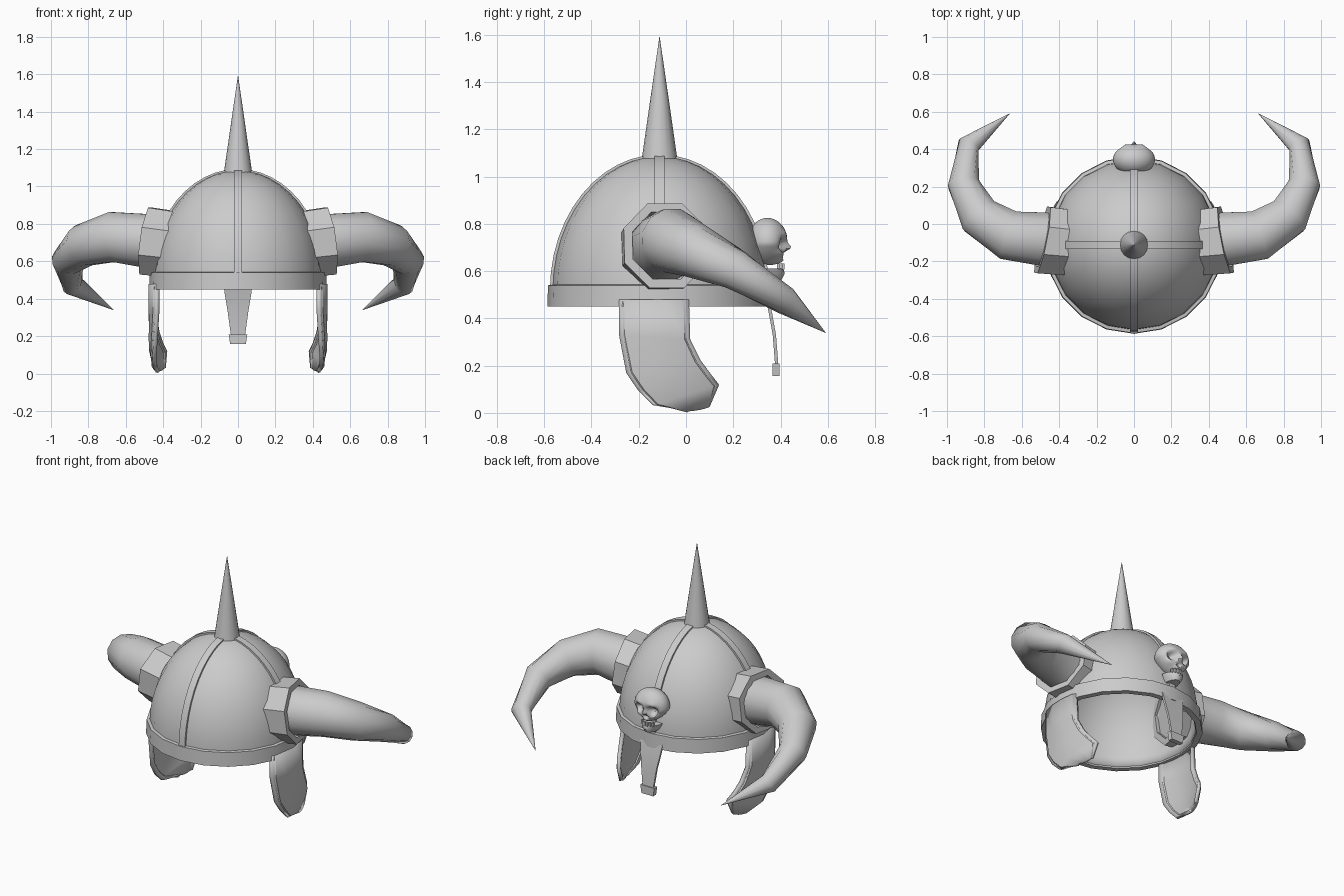
import bpy, bmesh
from math import sin, cos, pi, sqrt, exp, radians
from mathutils import Vector

cube = bpy.data.objects.get("Cube")
if cube:
    bpy.data.objects.remove(cube, do_unlink=True)

grey = bpy.data.materials.new("plain_grey")
grey.use_nodes = True
TINT = (0.6, 0.6, 0.6, 1)
grey.diffuse_color = TINT
grey.node_tree.nodes["Principled BSDF"].inputs["Base Color"].default_value = TINT

CY = -0.112            # helmet axis
RIM_Z, DOME_R, DOME_H = 0.52, 0.455, 0.565


def finish(name, bm, angle=35, thick=0, offset=-1):
    """Turn a bmesh into a shaded object, optionally with wall thickness."""
    bmesh.ops.remove_doubles(bm, verts=bm.verts, dist=1e-5)
    bmesh.ops.recalc_face_normals(bm, faces=bm.faces)
    me = bpy.data.meshes.new(name)
    bm.to_mesh(me)
    bm.free()
    me.shade_smooth()
    me.set_sharp_from_angle(angle=radians(angle))
    me.materials.append(grey)
    ob = bpy.data.objects.new(name, me)
    bpy.context.collection.objects.link(ob)
    if thick:
        mod = ob.modifiers.new("Wall", "SOLIDIFY")
        mod.thickness, mod.offset = thick, offset
    return ob


def loft(bm, rings, closed=True, caps=False, loop=False):
    """Bridge rows of points into quads."""
    rows = [[bm.verts.new(p) for p in r] for r in rings]
    n = len(rows[0])
    pairs = list(zip(rows, rows[1:])) + ([(rows[-1], rows[0])] if loop else [])
    for a, b in pairs:
        for i in range(n if closed else n - 1):
            j = (i + 1) % n
            bm.faces.new((a[i], a[j], b[j], b[i]))
    if caps:
        bm.faces.new(rows[0])
        bm.faces.new(rows[-1])
    return bm


def circle(r, z, n=20):
    return [(r * cos(2 * pi * i / n), CY + r * sin(2 * pi * i / n), z) for i in range(n)]


def ring(center, axis, r, n):
    axis = Vector(axis).normalized()
    side = axis.cross(Vector((0, 0, 1))).normalized()
    up = side.cross(axis)
    return [Vector(center) + r * (cos(a) * side + sin(a) * up)
            for a in (2 * pi * (i + 0.5) / n for i in range(n))]


# Dome shell
rings = [circle(DOME_R, 0.46)]
for k in range(12):
    t = k / 12 * pi / 2
    rings.append(circle(DOME_R * cos(t), RIM_Z + DOME_H * sin(t)))
bm = loft(bmesh.new(), rings)
bm.verts.ensure_lookup_table()
top = bm.verts.new((0, CY, RIM_Z + DOME_H))
last = bm.verts[-21:-1]
for i in range(20):
    bm.faces.new((last[i], last[(i + 1) % 20], top))
finish("dome", bm, 40, 0.02)

# Rim band
finish("rim_band", loft(bmesh.new(), [circle(0.475, 0.45), circle(0.472, 0.54),
                                      circle(0.44, 0.545), circle(0.44, 0.45)], loop=True))

# Crossing ridge straps
for name, across in (("strap_lengthwise", False), ("strap_crosswise", True)):
    rows = []
    for k in range(25):
        t = pi * k / 24
        row = []
        for w, lift in ((-0.022, -0.01), (-0.022, 0.009), (0.022, 0.009), (0.022, -0.01)):
            a, z = (DOME_R + lift) * cos(t), RIM_Z + (DOME_H + lift) * sin(t)
            row.append((a, CY + w, z) if across else (w, CY + a, z))
        rows.append(row)
    finish(name, loft(bmesh.new(), rows, caps=True))

# Top spike
finish("top_spike", loft(bmesh.new(), [circle(0.076, 1.07, 16), circle(0.038, 1.335, 16),
                                       circle(0.001, 1.59, 16)], caps=True), 50)

# Horns, collars and cheek guards on both sides
HORN = [((0.36, -0.11, 0.69), 0.15), ((0.49, -0.08, 0.71), 0.148),
        ((0.67, -0.06, 0.73), 0.138), ((0.825, 0.04, 0.685), 0.116),
        ((0.91, 0.21, 0.605), 0.087), ((0.885, 0.42, 0.475), 0.06),
        ((0.665, 0.59, 0.34), 0.001)]
CHEEK = [(-0.28, 0.01, 0.48, 0.48), (-0.28, 0.015, 0.33, 0.31), (-0.25, 0.06, 0.17, 0.22),
         (-0.20, 0.10, 0.095, 0.165), (-0.14, 0.135, 0.035, 0.12), (0, 0.095, 0.005, 0.02)]


def cheek_point(y, z, lift):
    x = sqrt(0.468 ** 2 - (y - CY) ** 2) + lift
    return x - 0.025 * max(0, (0.2 - z) / 0.2) ** 2


for side, s in (("left", 1), ("right", -1)):
    def flip(rows):
        return [[(s * p[0], p[1], p[2]) for p in r] for r in rows]

    # Curved tapering horn
    pts = [Vector(c) for c, r in HORN]
    rows = []
    for i, (c, r) in enumerate(HORN):
        a, b = pts[max(i - 1, 0)], pts[min(i + 1, len(pts) - 1)]
        rows.append(ring(c, b - a, r, 12))
    finish(side + "_horn", loft(bmesh.new(), flip(rows), caps=True), 50)

    # Octagonal collar
    axis = Vector((0.97, 0.19, 0.13))
    base, mouth = Vector((0.34, -0.1, 0.69)), Vector((0.49, -0.085, 0.708))
    rows = [ring(base, axis, 0.19, 8), ring(mouth, axis, 0.195, 8),
            ring(mouth, axis, 0.155, 8), ring(base, axis, 0.15, 8)]
    finish(side + "_horn_collar", loft(bmesh.new(), flip(rows), loop=True), 30)

    # Curved cheek guard with a lowered border
    rows = []
    for k, (y0, y1, z0, z1) in enumerate(CHEEK):
        row = []
        for f, lift in ((0, -0.006), (0.07, -0.006), (0.09, 0), (0.35, 0), (0.65, 0),
                        (0.91, 0), (0.93, -0.006), (1, -0.006)):
            y, z = y0 + (y1 - y0) * f, z0 + (z1 - z0) * f
            if k == len(CHEEK) - 1:
                z -= 0.008 * sin(pi * f) - 0.008
            row.append((cheek_point(y, z, lift), y, z))
        rows.append(row)
    ob = finish(side + "_cheek_guard", loft(bmesh.new(), flip(rows), closed=False), 30, 0.022, 0)

# Nose guard and its foot
rows = []
for w, y, z in ((0.078, 0.345, 0.48), (0.07, 0.358, 0.42), (0.055, 0.374, 0.33), (0.036, 0.385, 0.19)):
    rows.append([(-w, y - 0.007, z), (w, y - 0.007, z), (w, y + 0.007, z), (-w, y + 0.007, z)])
finish("nose_guard", loft(bmesh.new(), rows, caps=True))
rows = [[(-w, 0.366, z), (w, 0.366, z), (w, 0.396, z), (-w, 0.396, z)]
        for w, z in ((0.042, 0.157), (0.05, 0.21))]
finish("nose_guard_foot", loft(bmesh.new(), rows, caps=True))

# Skull ornament: a sphere shaped by soft pushes
PUSHES = [(0.045, 0.715, 0.026, -0.05), (0, 0.668, 0.015, -0.03),   # sockets, nose hole
          (0, 0.70, 0.016, 0.02), (0.045, 0.75, 0.02, 0.012),       # nose bridge, brow
          (0.065, 0.668, 0.022, 0.018), (0, 0.635, 0.03, 0.022)]    # cheekbones, upper jaw
bm = bmesh.new()
bmesh.ops.create_uvsphere(bm, u_segments=40, v_segments=32, radius=1)
for v in bm.verts:
    x, y, z = v.co
    narrow = 1 - 0.38 * max(0, -z - 0.1)
    v.co = Vector((x * 0.112 * narrow, 0.345 + y * 0.085, 0.725 + z * 0.1))
    if y > 0:
        for px, pz, size, push in PUSHES:
            d = (abs(v.co.x) - px) ** 2 + (v.co.z - pz) ** 2
            v.co.y += push * exp(-d / size ** 2) * min(1, y * 1.6)
finish("skull", bm, 40)

# Skull jaw and teeth
bm = bmesh.new()
rows = []
for w, front, z in ((0.04, 0.405, 0.565), (0.056, 0.418, 0.59), (0.066, 0.412, 0.612)):
    rows.append([(w * cos(a), 0.335 + (front - 0.335) * sin(a), z)
                 for a in (pi * i / 10 for i in range(11))])
finish("skull_jaw", loft(bm, rows, caps=True), 40)
bm = bmesh.new()
for i in range(6):
    a = pi * (0.25 + 0.1 * i)
    geo = bmesh.ops.create_cube(bm, size=1)
    for v in geo["verts"]:
        v.co = Vector((0.052 * cos(a) + v.co.x * 0.011, 0.345 + 0.066 * sin(a) + v.co.y * 0.014,
                       0.62 + v.co.z * 0.026))
finish("skull_teeth", bm)
